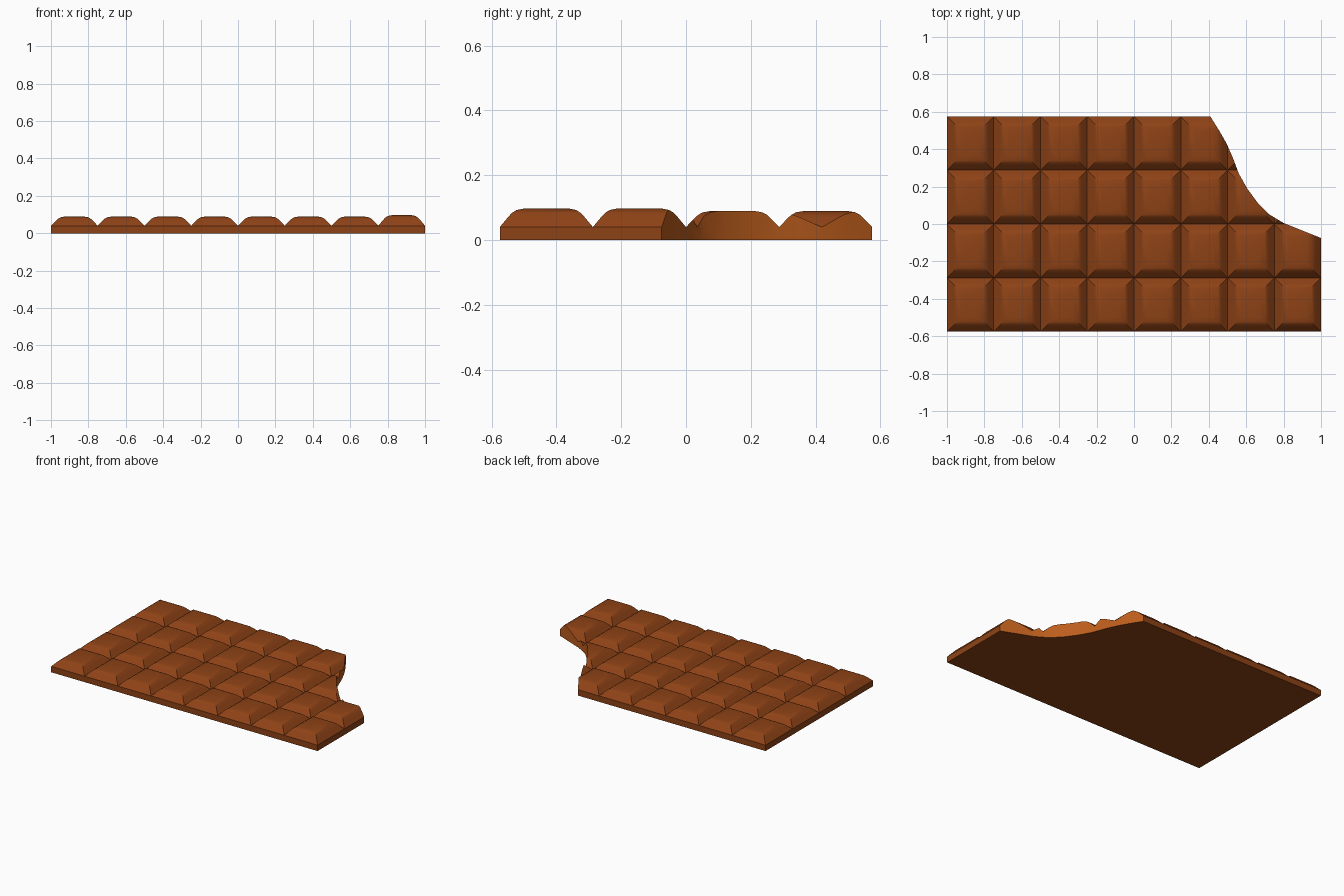
import bpy, bmesh, math

if "Cube" in bpy.data.objects:
    bpy.data.objects.remove(bpy.data.objects["Cube"])

NX, NY = 8, 4
CX, CY = 2 / NX, 1.15 / NY
X0, Y0 = -1.0, -0.575
BASE = 0.04
# pillow profile: (inset, fraction of the pillow height)
PROFILE = [(0.0, 0.0), (0.027, 0.56), (0.038, 0.76), (0.052, 0.91), (0.078, 1.0)]


def material(name, col):
    m = bpy.data.materials.new(name)
    m.diffuse_color = (*col, 1)
    m.use_nodes = True
    m.node_tree.nodes["Principled BSDF"].inputs["Base Color"].default_value = m.diffuse_color
    return m


def make_object(name, bm, mat):
    bmesh.ops.remove_doubles(bm, verts=bm.verts, dist=1e-5)
    bmesh.ops.recalc_face_normals(bm, faces=bm.faces)
    me = bpy.data.meshes.new(name)
    bm.to_mesh(me)
    bm.free()
    me.materials.append(mat)
    ob = bpy.data.objects.new(name, me)
    bpy.context.collection.objects.link(ob)
    return ob


def bridge(bm, a, b):
    for k in range(len(a)):
        n = (k + 1) % len(a)
        bm.faces.new((a[k], a[n], b[n], b[k]))


def pillow(bm, x, y, top):
    prev = None
    for d, f in PROFILE:
        z = BASE + f * (top - BASE)
        ring = [bm.verts.new(p) for p in (
            (x + d, y + d, z), (x + CX - d, y + d, z),
            (x + CX - d, y + CY - d, z), (x + d, y + CY - d, z))]
        if prev:
            bridge(bm, prev, ring)
        prev = ring
    bm.faces.new(prev)


chocolate = material("chocolate", (0.27, 0.055, 0.008))
inside = material("bitten_chocolate", (0.50, 0.11, 0.012))

# bar: grid of pillows closed by side walls and a flat bottom
bm = bmesh.new()
for i in range(NX):
    for j in range(NY):
        raised = i == NX - 1 and j < 2
        pillow(bm, X0 + i * CX, Y0 + j * CY, 0.098 if raised else 0.09)
rim = [(X0 + i * CX, Y0) for i in range(NX)]
rim += [(-X0, Y0 + j * CY) for j in range(NY)]
rim += [(-X0 - i * CX, -Y0) for i in range(NX)]
rim += [(X0, -Y0 - j * CY) for j in range(NY)]
low = [bm.verts.new((x, y, 0)) for x, y in rim]
high = [bm.verts.new((x, y, BASE)) for x, y in rim]
bridge(bm, low, high)
bm.faces.new(low)
bar = make_object("chocolate_bar", bm, chocolate)

# bite cutter: curved outline over the back right corner
BITE = [(0.37, 0.65), (0.408, 0.575), (0.455, 0.50), (0.495, 0.43), (0.53, 0.35),
        (0.56, 0.27), (0.605, 0.19), (0.66, 0.115), (0.72, 0.053), (0.80, 0.005),
        (0.90, -0.035), (1.0, -0.075), (1.1, -0.115), (1.1, 0.65)]
bm = bmesh.new()
rings = [[bm.verts.new((x, y, z)) for x, y in BITE] for z in (-0.1, 0.2)]
bridge(bm, *rings)
for r in rings:
    bm.faces.new(r)
cutter = make_object("bite_cutter", bm, inside)
cutter.hide_render = True

mod = bar.modifiers.new("bite", 'BOOLEAN')
mod.object = cutter
mod.operation = 'DIFFERENCE'
mod.solver = 'EXACT'
mod.material_mode = 'TRANSFER'
bpy.context.view_layer.objects.active = bar
bar.select_set(True)
bpy.ops.object.modifier_apply(modifier=mod.name)
bpy.data.objects.remove(cutter)
bpy.ops.object.shade_smooth_by_angle(angle=math.radians(35))
